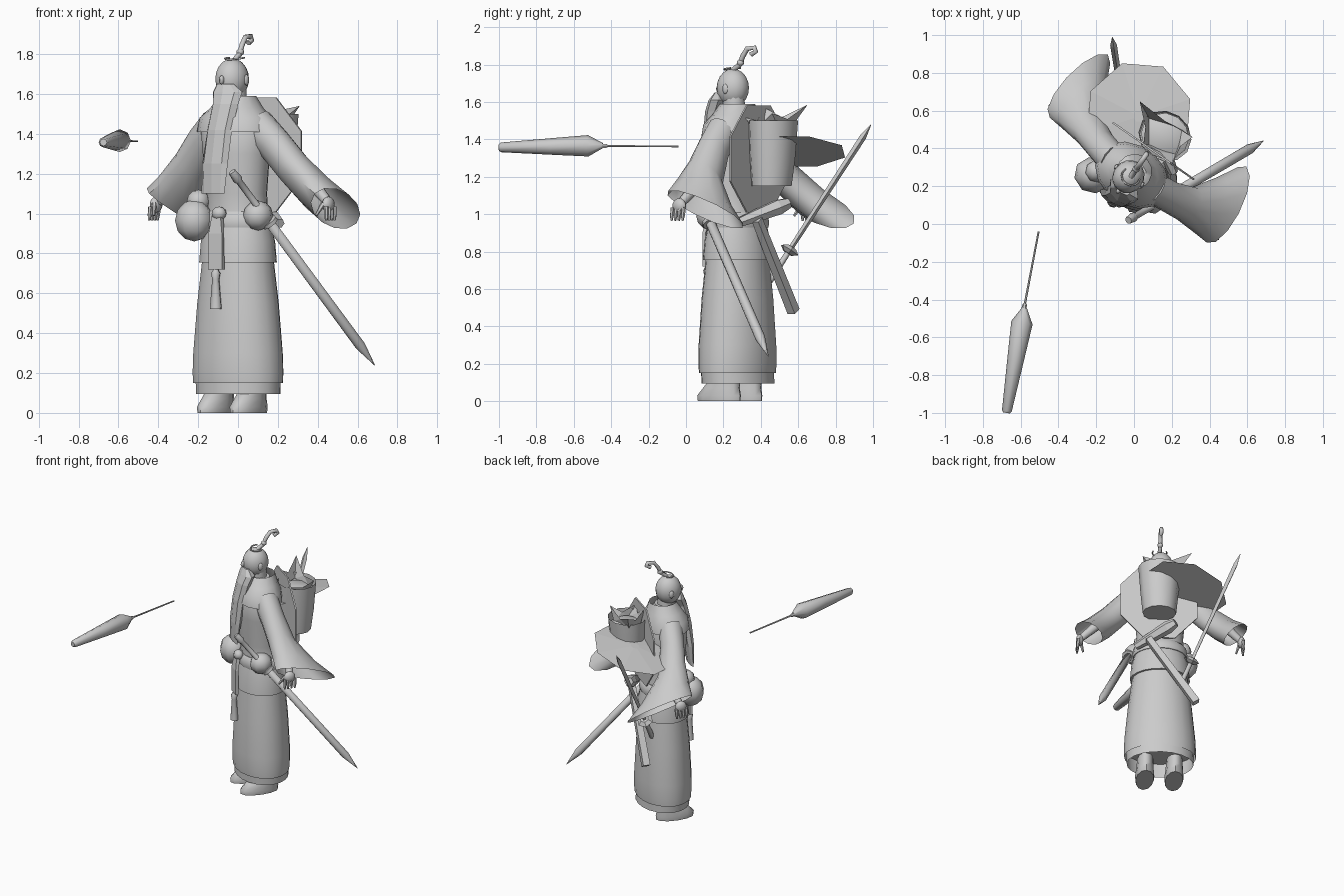
import bpy, bmesh, math
from mathutils import Vector, Matrix

cube = bpy.data.objects.get("Cube")
if cube:
    bpy.data.objects.remove(cube)

grey = bpy.data.materials.new("plain grey")
grey.use_nodes = True
grey.diffuse_color = (0.6, 0.6, 0.6, 1)
grey.node_tree.nodes["Principled BSDF"].inputs["Base Color"].default_value = (0.6, 0.6, 0.6, 1)

# The figure stands turned to its right; its parts are built square, then turned
TURN = Matrix.Translation((0, 0.275, 0)) @ Matrix.Rotation(math.radians(-35), 4, 'Z')
STAY = Matrix()


def finish(name, bm, place=TURN, smooth=True):
    bmesh.ops.recalc_face_normals(bm, faces=bm.faces)
    mesh = bpy.data.meshes.new(name)
    bm.to_mesh(mesh)
    bm.free()
    obj = bpy.data.objects.new(name, mesh)
    bpy.context.collection.objects.link(obj)
    mesh.materials.append(grey)
    obj.matrix_world = place
    if smooth:
        bpy.ops.object.select_all(action='DESELECT')
        obj.select_set(True)
        bpy.context.view_layer.objects.active = obj
        bpy.ops.object.shade_smooth_by_angle(angle=math.radians(50))


def loft(name, sections, n=16, caps=(True, True), place=TURN, smooth=True, phase=0.0):
    """Skin over elliptical sections, each (centre, half axis u, half axis v)."""
    bm = bmesh.new()
    rings = []
    for c, u, v in sections:
        c, u, v = Vector(c), Vector(u), Vector(v)
        angles = [2 * math.pi * (i + phase) / n for i in range(n)]
        rings.append([bm.verts.new(c + u * math.cos(a) + v * math.sin(a)) for a in angles])
    for a, b in zip(rings, rings[1:]):
        for i in range(n):
            j = (i + 1) % n
            bm.faces.new((a[i], a[j], b[j], b[i]))
    for ring, cap in zip((rings[0], rings[-1]), caps):
        if cap:
            bm.faces.new(ring)
    finish(name, bm, place, smooth)


def stack(name, rows, x=0, **kw):
    """Upright form from rows of (height, half width, half depth, centre y)."""
    loft(name, [((x, y, z), (w, 0, 0), (0, d, 0)) for z, w, d, y in rows], **kw)


def rod(name, a, b, rows, n=8, **kw):
    """Straight form from a to b, rows of (fraction, radius)."""
    a, b = Vector(a), Vector(b)
    d = (b - a).normalized()
    u = d.cross(Vector((0, 0, 1))).normalized()
    v = u.cross(d)
    loft(name, [(a.lerp(b, t), u * r, v * r) for t, r in rows], n, **kw)


def ball(name, centre, size, seg=16, rings=10, smooth=True):
    bm = bmesh.new()
    bmesh.ops.create_uvsphere(bm, u_segments=seg, v_segments=rings, radius=1)
    bmesh.ops.transform(bm, matrix=Matrix.Translation(centre) @ Matrix.Diagonal((*size, 1)), verts=bm.verts)
    finish(name, bm, smooth=smooth)


def tube(name, points, radius):
    curve = bpy.data.curves.new(name, 'CURVE')
    curve.dimensions = '3D'
    curve.bevel_depth = radius
    curve.bevel_resolution = 1
    curve.use_fill_caps = True
    spline = curve.splines.new('POLY')
    spline.points.add(len(points) - 1)
    for p, co in zip(spline.points, points):
        p.co = (*co, 1)
    curve.materials.append(grey)
    obj = bpy.data.objects.new(name, curve)
    bpy.context.collection.objects.link(obj)
    obj.matrix_world = TURN


# Robe: under skirt, long skirt, jacket and mantle
stack("under_skirt", [(0.095, .228, .178, .003), (0.2, .235, .175, 0)], n=20, caps=(False, True))
stack("skirt", [(0.15, .245, .185, 0), (0.2, .247, .19, 0), (0.3, .242, .19, 0),
                (0.55, .218, .178, 0), (0.78, .188, .158, 0)], n=20, caps=(False, True))
stack("jacket", [(0.755, .205, .175, 0), (0.86, .197, .165, 0), (0.95, .175, .145, 0), (1.0, .16, .135, 0),
                 (1.1, .16, .135, -.01), (1.3, .18, .145, -.015), (1.42, .19, .145, -.02),
                 (1.5, .15, .11, -.02), (1.57, .08, .075, -.02)], n=20)
stack("mantle", [(1.41, .21, .16, -.02), (1.48, .195, .15, -.02), (1.53, .14, .12, -.01),
                 (1.59, .092, .095, 0)], n=14, caps=(False, False))
stack("belt", [(0.93, .185, .155, 0), (0.95, .19, .16, 0), (0.99, .183, .155, 0), (1.01, .165, .14, 0)], n=20)

# Head, beard and topknot
stack("neck", [(1.5, .06, .06, -.02), (1.63, .055, .06, -.025)], n=12)
ball("head", (-.01, -.037, 1.675), (.083, .09, .103))
loft("beard", [((x, y, z), (w, 0, 0), (0, d, 0)) for x, y, z, w, d in (
    (0, -.11, 1.65, .05, .02), (.01, -.105, 1.61, .09, .045), (.015, -.13, 1.55, .078, .045),
    (0, -.16, 1.42, .075, .04), (-.015, -.18, 1.25, .078, .03), (-.02, -.19, 1.1, .07, .012))],
    n=8, smooth=False)
ball("nose", (-.01, -.128, 1.67), (.013, .017, .023), 8, 6)
tube("topknot", [(0, -.03, 1.77), (0, .015, 1.8), (0, .035, 1.845), (0, .065, 1.885),
                 (0, .11, 1.89), (0, .12, 1.87), (0, .09, 1.855)], .014)
ball("topknot_tie", (0, .02, 1.81), (.02, .02, .018), 8, 6)
tube("hair_band", [(.05 * math.sin(a / 2), -.03 - .045 * math.cos(a / 2), 1.772 + abs(a) / 400)
                   for a in range(-4, 5)], .005)

# Ears, sleeves, hands and feet; the right arm swings a little further back
for side, s, back in (("left", 1, 0), ("right", -1, .065)):
    ball(side + "_ear", (s * .083 - .01, -.03, 1.67), (.01, .018, .028), 8, 6)
    loft(side + "_sleeve", [((s * .13, -.01, 1.43), (0, .085, 0), (s * .05, 0, .085)),
                            ((s * .22, back * .2, 1.35), (0, .085, -.01), (s * .06, 0, .07)),
                            ((s * .33, .025 + back * .5, 1.22), (0, .1, -.03), (s * .065, 0, .07)),
                            ((s * .43, .085 + back * .8, 1.1), (-s * .02, .165, -.055), (s * .075, 0, .07)),
                            ((s * .5, .14 + back, 1.025), (-s * .03, .225, -.075), (s * .08, 0, .07))],
         n=12, caps=(True, False))
    rod(side + "_forearm", (s * .42, .04 + back, 1.16), (s * .54, .01 + back, 1.06), [(0, .035), (1, .025)])
    ball(side + "_palm", (s * .55, .005 + back, 1.045), (.026, .042, .04), 10, 8)
    for i in range(4):
        y = -.03 + i * .024 + back
        rod(side + "_finger", (s * .56, y, 1.035), (s * .565, y - .005, .965), [(0, .012), (.6, .011), (1, .006)], n=6)
    rod(side + "_thumb", (s * .54, -.025 + back, 1.05), (s * .52, -.06 + back, .99), [(0, .014), (1, .007)], n=6)
    stack(side + "_foot", [(0, .062, .135, -.05), (0.03, .066, .138, -.05), (0.07, .06, .115, -.035),
                           (0.14, .055, .08, 0)], x=s * .1, n=12)

# Front sash, tassel and hip pouches
loft("sash", [((-.005, -.17, 1.0), (.035, 0, 0), (0, .02, 0)), ((0, -.19, .9), (.058, 0, 0), (0, .014, 0)),
              ((0, -.19, .72), (.06, 0, 0), (0, .014, 0))], n=4, phase=.5, smooth=False)
stack("tassel", [(0.72, .012, .012, -.195), (0.7, .024, .024, -.195), (0.67, .018, .018, -.195),
                 (0.52, .032, .028, -.195)], n=8)
ball("large_pouch", (-.17, -.14, .965), (.1, .095, .105), 8, 6)
ball("pouch_top", (-.165, -.11, 1.06), (.06, .06, .06), 8, 6)
ball("small_pouch", (.165, -.06, .99), (.075, .08, .075), 8, 6)
ball("sash_knot", (0, -.165, 1.0), (.04, .035, .035), 8, 6)

# Sheathed sword at the left hip
hilt, end = Vector((-.03, .02, 1.21)), Vector((.685, .44, .24))
rod("hip_sword", hilt, end, [(0, .02), (.04, .026), (.05, .018), (.26, .018), (.265, .026),
                             (.9, .027), (1, .002)], place=STAY)
rod("hip_guard", hilt.lerp(end, .255), hilt.lerp(end, .27), [(0, .045), (1, .045)], place=STAY)

# Bare sword slung behind, point upward
pommel, point = Vector((-.03, .445, .64)), Vector((-.115, .99, 1.48))
rod("back_sword_grip", pommel, pommel.lerp(point, .2), [(0, .018), (1, .015)], place=STAY)
rod("back_sword_guard", pommel.lerp(point, .18), pommel.lerp(point, .22),
    [(0, .03), (.5, .058), (1, .03)], n=6, place=STAY, smooth=False)
rod("back_sword_blade", pommel.lerp(point, .2), point, [(0, .014), (.9, .018), (1, .001)],
    n=4, place=STAY, smooth=False)

# Flat tool with a cross head, tucked in the belt behind
rod("tool_handle", (.19, .38, .97), (-.07, .575, .48), [(0, .03), (1, .035)], n=4, phase=.5,
    place=STAY, smooth=False)
rod("tool_head", (.21, .27, .95), (.09, .55, 1.06), [(0, .025), (.3, .035), (.8, .045), (1, .03)],
    n=6, place=STAY, smooth=False)

# Back board, basket and tilted hat
loft("back_board", [((.02, y, 1.295), (.285, 0, 0), (0, 0, .31)) for y in (.145, .155)],
     n=8, phase=.5, smooth=False)
stack("basket", [(1.15, .115, .105, .24), (1.3, .13, .12, .245), (1.5, .145, .13, .25)],
      x=.025, n=12, caps=(True, False))
stack("basket_filling", [(1.44, .13, .12, .25), (1.47, .08, .07, .25)], x=.025, n=12)
across, along = Vector((.97, 0, .29)), Vector((0, 1, -.02))
loft("hat", [((.025, .57, 1.335 + h), across * r, along * r) for h, r in ((0, .295), (.02, .03))],
     n=8, phase=.4, place=STAY, smooth=False)

# Pointed cloth flaring out of the basket
bm = bmesh.new()
low = [bm.verts.new(p) for p in ((.08, .56, 1.46), (.25, .5, 1.45), (.22, .37, 1.45), (.08, .42, 1.46))]
high = [bm.verts.new(p) for p in ((.03, .65, 1.585), (.31, .46, 1.54), (.2, .31, 1.52), (.05, .42, 1.57))]
for i in range(4):
    j = (i + 1) % 4
    mid = bm.verts.new((high[i].co + high[j].co) / 2 * .5 + (low[i].co + low[j].co) / 4)
    bm.faces.new((low[i], mid, high[i]))
    bm.faces.new((low[i], low[j], mid))
    bm.faces.new((low[j], high[j], mid))
finish("basket_cloth", bm, STAY, smooth=False)

# Folded umbrella lying level in the air
rod("umbrella", (-.675, -1, 1.357), (-.58, -.445, 1.367),
    [(0, .018), (.02, .026), (.5, .044), (.86, .057), (1, .014)], place=STAY)
rod("umbrella_shaft", (-.585, -.46, 1.365), (-.505, -.04, 1.362), [(0, .014), (.08, .012), (.1, .006), (1, .005)],
    n=6, place=STAY)
